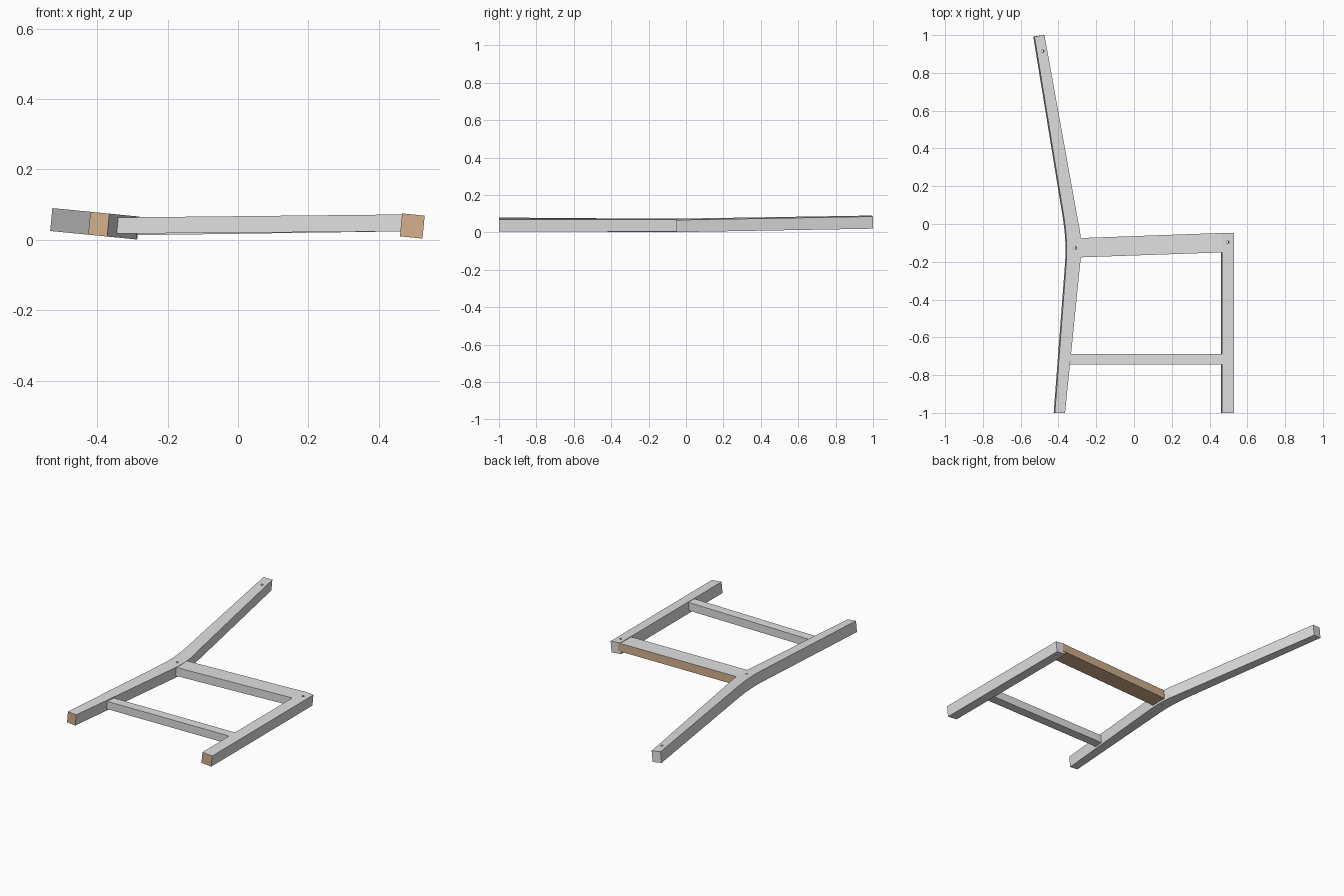
import bpy, bmesh
from mathutils import Vector

if "Cube" in bpy.data.objects:
    bpy.data.objects.remove(bpy.data.objects["Cube"])

SLOPE = 0.098                              # sideways tilt of the legs
DROP = Vector((-0.0063, 0, -0.065))        # leg thickness, square to the tilt


def material(name, rgb):
    m = bpy.data.materials.new(name)
    m.diffuse_color = (*rgb, 1)
    m.use_nodes = True
    m.node_tree.nodes["Principled BSDF"].inputs["Base Color"].default_value = m.diffuse_color
    return m


GREY = material("light grey", (0.75, 0.75, 0.75))
BROWN = material("bare wood", (0.66, 0.44, 0.27))


def prism(name, outline, top, bottom, is_brown):
    """Closed solid between two z functions; brown is chosen by face normal."""
    bm = bmesh.new()
    up = [bm.verts.new(top(x, y)) for x, y in outline]
    low = [bm.verts.new(bottom(x, y)) for x, y in outline]
    bm.faces.new(up)
    bm.faces.new(low[::-1])
    n = len(up)
    for i in range(n):
        j = (i + 1) % n
        bm.faces.new((up[i], low[i], low[j], up[j]))
    bmesh.ops.recalc_face_normals(bm, faces=bm.faces)
    bm.normal_update()
    for f in bm.faces:
        f.material_index = 1 if is_brown(f.normal) else 0
    me = bpy.data.meshes.new(name)
    bm.to_mesh(me)
    bm.free()
    me.materials.append(GREY)
    me.materials.append(BROWN)
    ob = bpy.data.objects.new(name, me)
    bpy.context.collection.objects.link(ob)
    return ob


def leg(name, outline, x0, z0):
    def top(x, y):
        return Vector((x, y, z0 - SLOPE * (x - x0)))
    return prism(name, outline, top, lambda x, y: top(x, y) + DROP,
                 lambda n: n.y < -0.9)


def rail(name, outline, left, right, is_brown):
    def height(k):
        return lambda x, y: Vector(
            (x, y, left[k] + (right[k] - left[k]) * (x + 0.30) / 0.76))
    return prism(name, outline, height(1), height(0), is_brown)


def drill(ob, x, y):
    """Small screw hole through a leg, along the tilted thickness."""
    bpy.ops.mesh.primitive_cylinder_add(vertices=12, radius=0.007, depth=0.3,
                                        location=(x - 0.003, y, 0.04))
    cutter = bpy.context.object
    cutter.rotation_euler = Vector((0, 0, 1)).rotation_difference(-DROP).to_euler()
    cutter.hide_render = True
    mod = ob.modifiers.new("hole", 'BOOLEAN')
    mod.operation = 'DIFFERENCE'
    mod.solver = 'EXACT'
    mod.object = cutter
    bpy.context.view_layer.objects.active = ob
    bpy.ops.object.modifier_apply(modifier=mod.name)
    bpy.data.objects.remove(cutter)


# Bent back leg, outlined on its upper surface
back = leg("back_leg", [
    (-0.474, 1.0), (-0.527, 0.992), (-0.370, 0.03), (-0.361, -0.04),
    (-0.357, -0.10), (-0.356, -0.15), (-0.359, -0.21), (-0.419, -1.0),
    (-0.365, -1.0), (-0.283, -0.19), (-0.280, -0.13), (-0.281, -0.08),
    (-0.287, -0.03), (-0.297, 0.02)], -0.28, 0.066)
drill(back, -0.484, 0.915)
drill(back, -0.31, -0.127)

# Straight front leg
front = leg("front_leg", [(0.466, -0.048), (0.466, -1.0), (0.53, -1.0),
                          (0.53, -0.048)], 0.466, 0.075)
drill(front, 0.497, -0.097)

# Wide seat rail, unfinished underneath and on its rear side
rail("seat_rail", [(-0.30, -0.075), (-0.30, -0.177), (0.48, -0.150),
                   (0.48, -0.047)], (0.013, 0.064), (0.024, 0.072),
     lambda n: n.y > 0.9 or n.z < -0.9)

# Narrow lower stretcher
rail("lower_rail", [(-0.35, -0.688), (-0.35, -0.744), (0.48, -0.744),
                    (0.48, -0.688)], (0.018, 0.064), (0.024, 0.072),
     lambda n: False)
